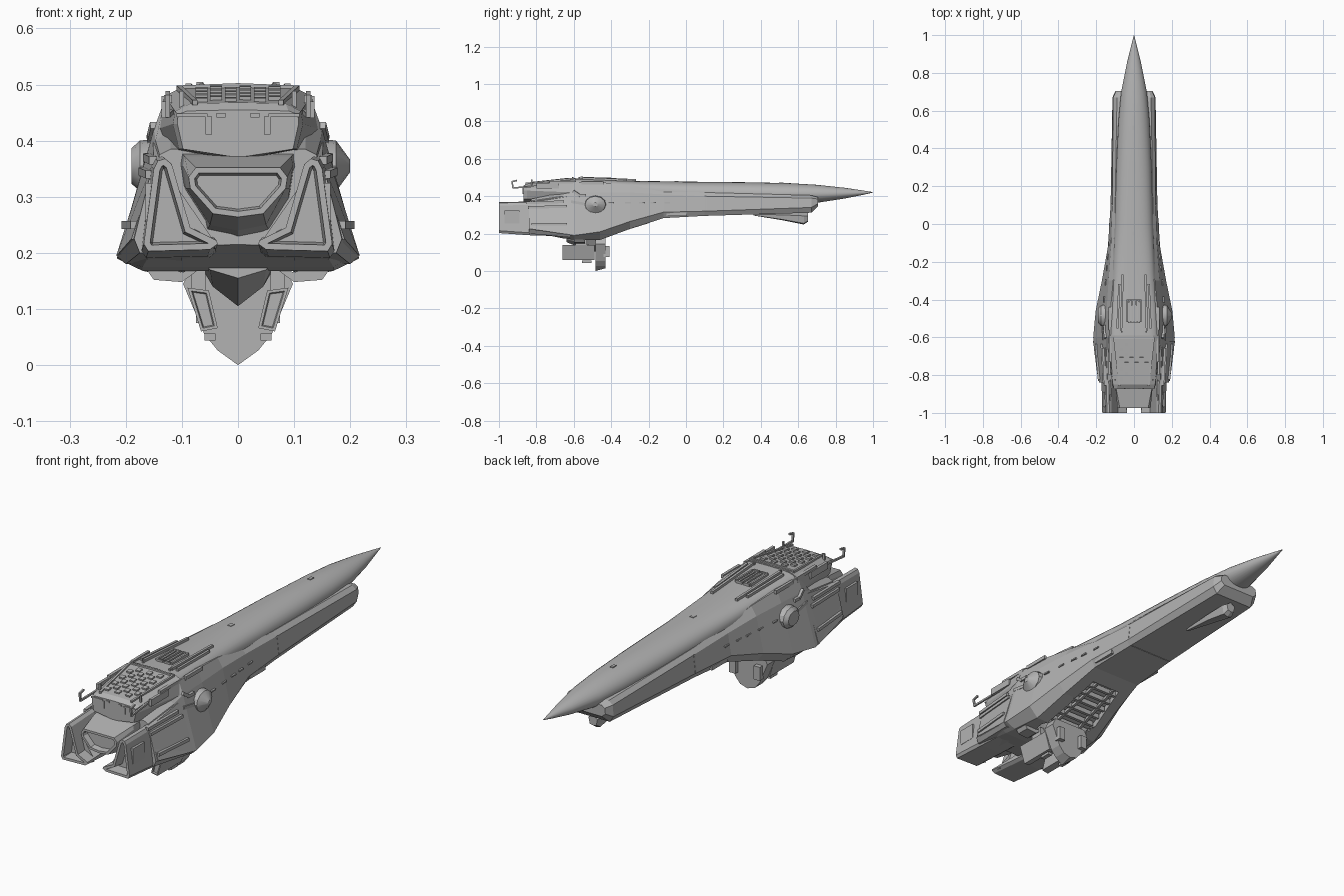
import bpy, bmesh, math
from mathutils import Vector, Matrix

grey = bpy.data.materials.new("hull_grey")
grey.diffuse_color = (0.45, 0.45, 0.45, 1)


def add(name, bm, mirror=False, smooth=0):
    if mirror:
        new = bmesh.ops.duplicate(bm, geom=bm.verts[:] + bm.edges[:] + bm.faces[:])["geom"]
        for v in new:
            if isinstance(v, bmesh.types.BMVert):
                v.co.x *= -1
    bmesh.ops.recalc_face_normals(bm, faces=bm.faces[:])
    me = bpy.data.meshes.new(name)
    bm.to_mesh(me)
    bm.free()
    me.materials.append(grey)
    if smooth:
        me.shade_smooth()
        me.set_sharp_from_angle(angle=math.radians(smooth))
    ob = bpy.data.objects.new(name, me)
    bpy.context.collection.objects.link(ob)
    return ob


def loft(rings, inset=0, depth=0, bm=None):
    """Closed skin through rings of points; can recess the first end cap."""
    bm = bm or bmesh.new()
    loops = [[bm.verts.new(p) for p in r] for r in rings]
    n = len(loops[0])
    for a, b in zip(loops, loops[1:]):
        for i in range(n):
            bm.faces.new((a[i], a[(i + 1) % n], b[(i + 1) % n], b[i]))
    cap = bm.faces.new(loops[0][::-1])
    bm.faces.new(loops[-1])
    bmesh.ops.recalc_face_normals(bm, faces=bm.faces[:])
    if inset:
        bmesh.ops.inset_region(bm, faces=[cap], thickness=inset, use_even_offset=True)
        bmesh.ops.inset_region(bm, faces=[cap], thickness=inset * 0.4, depth=-depth, use_even_offset=True)
    return bm


def sym(y, half):
    """Full ring from a right-hand profile running top to bottom."""
    return [(x, y, z) for x, z in half] + [(-x, y, z) for x, z in half[::-1] if x > 0]


def boxes(name, items, mirror=False, pitch=0):
    bm = bmesh.new()
    for (c, s) in items:
        m = Matrix.Translation(c) @ Matrix.Rotation(pitch, 4, 'X') @ Matrix.Diagonal((*s, 1))
        bmesh.ops.create_cube(bm, size=1, matrix=m)
    return add(name, bm, mirror)


def bars(name, paths, w, mirror=True):
    bm = bmesh.new()
    for path in paths:
        for p, q in zip(path, path[1:]):
            p, q = Vector(p), Vector(q)
            d = q - p
            m = (Matrix.Translation((p + q) / 2) @ d.to_track_quat('Z', 'Y').to_matrix().to_4x4()
                 @ Matrix.Diagonal((w, w, d.length + w * 0.6, 1)))
            bmesh.ops.create_cube(bm, size=1, matrix=m)
    return add(name, bm, mirror)


# Lower hull: angular loft, widest near the stern
hull = add("lower_hull", loft([sym(y, h) for y, h in [
    (-.83, [(0, .385), (.12, .385), (.14, .375), (.19, .225), (.15, .21), (0, .215)]),
    (-.66, [(0, .42), (.12, .42), (.147, .40), (.212, .20), (.17, .175), (0, .175)]),
    (-.60, [(0, .475), (.13, .475), (.15, .42), (.216, .19), (.17, .168), (0, .168)]),
    (-.46, [(0, .475), (.125, .475), (.145, .42), (.203, .21), (.16, .166), (0, .166)]),
    (-.30, [(0, .46), (.11, .46), (.135, .42), (.17, .265), (.14, .225), (0, .225)]),
    (-.12, [(0, .43), (.10, .43), (.122, .41), (.138, .315), (.12, .283), (0, .283)]),
    (.10, [(0, .42), (.10, .42), (.115, .40), (.124, .32), (.11, .295), (0, .295)]),
    (.67, [(0, .405), (.09, .405), (.11, .39), (.114, .34), (.095, .312), (0, .312)]),
    (.705, [(0, .395), (.08, .395), (.095, .385), (.098, .36), (.08, .345), (0, .345)])]]))

# Ventral bay cut into the belly
cut = add("bay_cutter", loft([[(x * k, y, z) for y, z, k in
    [(-.19, .15, .6), (-.19, .285, .6), (-.45, .205, 1), (-.56, .205, .8), (-.56, .1, .8)]] for x in (-.12, .12)]))
cut.hide_render = True
cut.hide_viewport = True
mod = hull.modifiers.new("bay", 'BOOLEAN')
mod.object = cut
mod.solver = 'EXACT'

# Bay slats and ribs
boxes("bay_slats", [((0, -.22 - i * .045, .262 - i * .0145), (.15 + i * .012, .014, .022)) for i in range(6)])
bars("bay_ribs", [[(.045, -.2, .262), (.06, -.45, .185)]], .012)


# Upper hull and nose spike: rounded loft
def rounded(y, w, zc, zt, zb, p, n=28):
    ring = []
    for i in range(n):
        c, s = math.cos(2 * math.pi * i / n), math.sin(2 * math.pi * i / n)
        x = w * math.copysign(abs(c) ** (2 / p), c)
        ring.append((x, y, zc + (zt - zc if s > 0 else zc - zb) * math.copysign(abs(s) ** (2 / p), s)))
    return ring


add("upper_hull_and_nose", loft([rounded(*r) for r in [
    (-.60, .133, .42, .495, .36, 4.5), (-.45, .128, .42, .49, .36, 4), (-.27, .115, .42, .482, .36, 3),
    (0, .102, .41, .478, .36, 2.5), (.30, .094, .41, .475, .36, 2.2), (.55, .082, .41, .47, .36, 2),
    (.70, .068, .41, .461, .365, 2), (.85, .038, .414, .445, .388, 2), (.95, .013, .419, .43, .408, 2),
    (1.0, .001, .421, .422, .420, 2)]]), smooth=35)

# Rear deck block with tiled top
add("rear_deck", loft([sym(y, h) for y, h in [
    (-.87, [(0, .455), (.09, .453), (.107, .447), (.108, .43), (.098, .385), (0, .37)]),
    (-.85, [(0, .468), (.085, .466), (.112, .452), (.116, .43), (.105, .385), (0, .365)]),
    (-.59, [(0, .497), (.10, .495), (.131, .48), (.145, .42), (.12, .37), (0, .36)])]]))
slope = math.atan(.029 / .26)
boxes("deck_tiles", [(((i - 2.5) * .026, -.82 + j * .026, .4735 + j * .0029), (.021, .021, .007))
    for i in range(6) for j in range(8) if (i + j) % 2 == 0], pitch=slope)
bars("deck_frame", [[(.077, -.855, .468), (.105, -.605, .494), (0, -.605, .498)]], .009)
boxes("deck_rear_slots", [((.082, -.871, .445), (.056, .006, .006)), ((.052, -.871, .427), (.012, .006, .032)),
    ((.03, -.871, .445), (.016, .006, .008))], True)

# Central thruster between the engines
add("central_thruster", loft([sym(y, h) for y, h in [
    (-.975, [(0, .352), (.075, .352), (.088, .335), (.085, .315), (.045, .27), (0, .264)]),
    (-.87, [(0, .372), (.095, .372), (.098, .355), (.092, .315), (.05, .25), (0, .24)]),
    (-.60, [(0, .40), (.12, .40), (.12, .35), (.10, .30), (.08, .20), (0, .17)])]], .01, .025))

# Side engines: L-shaped nozzles with recessed mouths
shape = [(.118, .358), (.13, .368), (.143, .364), (.15, .35), (.168, .20), (.16, .187),
         (.05, .19), (.036, .20), (.038, .222), (.085, .245)]
add("side_engines", loft([
    [(x, -1, z + (.02 if z < .21 else 0) * .8) for x, z in shape],
    [(x + .004, -.83, z + .004) for x, z in shape],
    [(x, -.66, z) for x, z in shape]], .011, .05), True)
# Engine cowls stepping out to the hull
add("engine_cowls", loft([[(x, y, z) for x, z in p] for y, p in [
    (-.84, [(.14, .37), (.15, .365), (.185, .225), (.175, .20), (.10, .195), (.12, .3)]),
    (-.62, [(.14, .40), (.152, .40), (.217, .195), (.20, .18), (.10, .18), (.12, .3)])]]), True)
boxes("engine_side_panels", [((.158, -.93, .29), (.014, .08, .07))], True)
bars("stern_side_bars", [[(.152, -.85, .365), (.162, -.66, .37)], [(.158, -.84, .34), (.17, -.64, .345)],
    [(.185, -.82, .25), (.20, -.64, .25)]], .014)

# Side blisters: pointed to the right, flat to the left
for name, s, tip in (("right_blister", 1, .2), ("left_blister", -1, .19)):
    r = (.055, .05, .012 if s > 0 else .035)
    xs = (.14, .175, tip)
    add(name, loft([[(s * x, -.485 + k * 1.1 * math.cos(a * math.pi / 6), .355 + k * .9 * math.sin(a * math.pi / 6))
        for a in range(12)] for x, k in zip(xs, r)]), smooth=30)
bars("blister_brackets", [[(.15, -.60, .425), (.155, -.57, .405), (.155, -.54, .405)],
    [(.16, -.61, .37), (.162, -.55, .36)]], .014)

# Dorsal rails, vent and small fittings
bars("dorsal_rails", [[(.068, -.56, .499), (.06, -.27, .486)], [(.088, -.55, .496), (.078, -.32, .486)]], .011)
boxes("dorsal_vent_frame", [((.036, -.46, .493), (.008, .12, .014)), ((.018, -.40, .491), (.03, .008, .014)),
    ((.018, -.52, .494), (.03, .008, .014)), ((.009, -.46, .492), (.008, .12, .01)),
    ((.024, -.46, .492), (.008, .11, .008))], True)
boxes("shoulder_rails", [((.125, -.66, .474), (.014, .14, .014)), ((.13, -.50, .472), (.012, .12, .016)),
    ((.13, -.74, .455), (.012, .12, .03))], True)
boxes("spine_hatches", [((0, -.05, .478), (.018, .022, .006)), ((0, .51, .471), (.014, .024, .006))])
bars("antennas", [[(.118, -.80, .452), (.125, -.925, .445), (.125, -.93, .478), (.125, -.905, .484)],
    [(.10, -.825, .46), (.10, -.825, .486)], [(.065, -.57, .495), (.065, -.57, .4995)]], .008)

# Side hull plates, dashes and seams
boxes("side_hatches", [((.126, -.05, .304), (.012, .11, .018))], True)
boxes("side_dashes", [((.128 + .028 * t, -.10 - .3 * t, .365), (.012, .03, .006)) for t in (0, .25, .45, .7, 1)], True)
bars("side_seams", [[(.114, .11, .40), (.1235, .11, .322)]], .003)
bars("belly_seam", [[(0, .11, .295), (.108, .11, .295)]], .003)

# Chin pod under the nose
add("chin_pod", loft([sym(y, h) for y, h in [
    (.36, [(0, .305), (.006, .304), (.004, .298), (0, .297)]),
    (.52, [(0, .31), (.022, .30), (.018, .275), (0, .271)]),
    (.63, [(0, .31), (.03, .295), (.022, .255), (0, .249)]),
    (.652, [(0, .31), (.022, .295), (.016, .268), (0, .264)])]]))

# Ventral gun mount: prow plate, keel wedge and side boxes
add("ventral_prow", loft([sym(y, [(x, z) for x, z in
    [(0, .18), (.08, .18), (.098, .145), (.06, .055), (.036, .026), (0, d)]]) for y, d in [(-.485, .0), (-.43, .015)]]))
add("ventral_keel", loft([sym(y, h) for y, h in [
    (-.64, [(0, .2), (.075, .2), (.05, .17), (0, .155)]),
    (-.52, [(0, .2), (.08, .2), (.045, .14), (0, .105)]),
    (-.46, [(0, .2), (.08, .2), (.045, .14), (0, .105)])]]))
add("ventral_side_boxes", loft([[(x, y, z) for x, z in
    [(.09, .138), (.052, .133), (.036, .066), (.066, .06)]] for y in (-.66, -.49)], .005, .006), True)
boxes("ventral_fittings", [((.06, -.425, .105), (.03, .03, .06)), ((.05, -.53, .05), (.02, .05, .012)),
    ((.07, -.56, .155), (.025, .06, .05))], True)

# Bay doors folded under the hull
add("bay_doors", loft([[(x, y, z) for x, z in [(.05, .185), (.10, .148), (.15, .152), (.17, .18), (.14, .18), (.10, .165)]]
    for y in (-.60, -.54)]), True)
